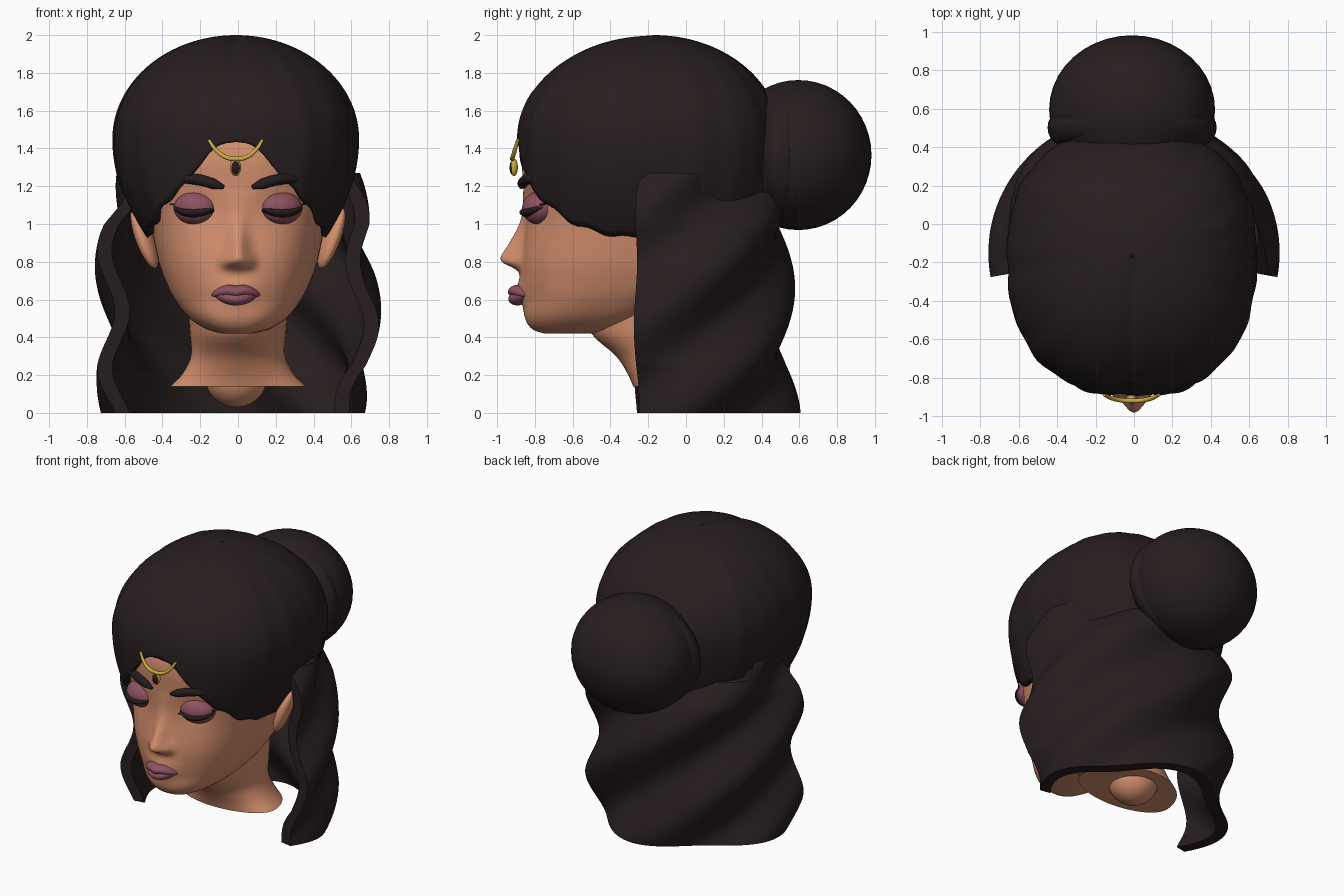
import bpy, bmesh, math
from mathutils import Vector, Euler

if "Cube" in bpy.data.objects:
    bpy.data.objects.remove(bpy.data.objects["Cube"])


def material(name, rgb):
    m = bpy.data.materials.new(name)
    m.use_nodes = True
    m.diffuse_color = (*rgb, 1)
    bsdf = m.node_tree.nodes["Principled BSDF"]
    bsdf.inputs["Base Color"].default_value = (*rgb, 1)
    bsdf.inputs["Roughness"].default_value = 0.6
    return m


SKIN = material("warm skin", (0.67, 0.28, 0.155))
HAIR = material("dark brown hair", (0.021, 0.0132, 0.0132))
MAUVE = material("mauve makeup", (0.27, 0.085, 0.115))
LASH = material("charcoal lashes", (0.017, 0.012, 0.012))
GOLD = material("gold", (0.62, 0.4, 0.05))
GEM = material("dark gem", (0.025, 0.01, 0.008))


def smooth_key(table, z):
    """Cubic interpolation of rows (key, value, value...)."""
    z = min(max(z, table[0][0]), table[-1][0])
    i = max(k for k in range(len(table) - 1) if table[k][0] <= z)
    a, b = table[i], table[i + 1]
    p, q = table[max(i - 1, 0)], table[min(i + 2, len(table) - 1)]
    h = b[0] - a[0]
    t = (z - a[0]) / h
    out = []
    for c in range(1, len(a)):
        m0 = (b[c] - p[c]) / (b[0] - p[0]) * h
        m1 = (q[c] - a[c]) / (q[0] - a[0]) * h
        d = b[c] - a[c]
        out.append(a[c] + t * (m0 + t * (3 * d - 2 * m0 - m1 + t * (m0 + m1 - 2 * d))))
    return out


def make(name, bm, mat):
    me = bpy.data.meshes.new(name)
    bm.to_mesh(me)
    bm.free()
    me.materials.append(mat)
    ob = bpy.data.objects.new(name, me)
    bpy.context.collection.objects.link(ob)
    return ob


def surface(name, f, nu, nv, mat, caps=False):
    """Ring surface from f(u, v), with u and v in 0..1."""
    bm = bmesh.new()
    rows = [[bm.verts.new(f(i / nu, j / nv)) for i in range(nu)] for j in range(nv + 1)]
    for r, s in zip(rows, rows[1:]):
        for i in range(nu):
            k = (i + 1) % nu
            bm.faces.new((r[i], r[k], s[k], s[i]))
    if caps:
        bm.faces.new(rows[0][::-1])
        bm.faces.new(rows[-1])
        bmesh.ops.recalc_face_normals(bm, faces=bm.faces)
    return make(name, bm, mat)


def blob(name, loc, size, mat, rot=(0, 0, 0), bend=None):
    bm = bmesh.new()
    bmesh.ops.create_uvsphere(bm, u_segments=40, v_segments=24, radius=1)
    turn = Euler(rot).to_matrix()
    for v in bm.verts:
        p = Vector(a * b for a, b in zip(v.co, size))
        if bend:
            p += Vector(bend(p))
        v.co = turn @ p + Vector(loc)
    return make(name, bm, mat)


def tube(name, points, depth, mat, radii):
    cu = bpy.data.curves.new(name, "CURVE")
    cu.dimensions = "3D"
    cu.bevel_depth, cu.bevel_resolution, cu.use_fill_caps = depth, 4, True
    sp = cu.splines.new("BEZIER")
    sp.bezier_points.add(len(points) - 1)
    for bp, p, r in zip(sp.bezier_points, points, radii):
        bp.co, bp.radius = p, r
        bp.handle_left_type = bp.handle_right_type = "AUTO"
    cu.materials.append(mat)
    ob = bpy.data.objects.new(name, cu)
    bpy.context.collection.objects.link(ob)


def rounded(theta, w, front, back, yc, n):
    """Point on an egg shaped, slightly square ring; theta 0 is the front."""
    s, c = math.sin(theta), math.cos(theta)
    k = (abs(s) ** n + abs(c) ** n) ** (-1 / n)
    return w * s * k, yc - c * k * (yc - front if c > 0 else back - yc)


# Head: height, half width, front, back, widest point
HEAD = [(0.42, 0.08, -0.75, -0.45, -0.58), (0.44, 0.16, -0.81, -0.36, -0.54),
        (0.5, 0.255, -0.85, -0.2, -0.46), (0.6, 0.335, -0.85, -0.02, -0.38),
        (0.7, 0.385, -0.865, 0.1, -0.31), (0.8, 0.42, -0.87, 0.2, -0.27),
        (1.0, 0.46, -0.85, 0.3, -0.25), (1.2, 0.49, -0.862, 0.32, -0.25),
        (1.4, 0.5, -0.86, 0.32, -0.25), (1.6, 0.45, -0.76, 0.25, -0.25),
        (1.8, 0.26, -0.5, 0.05, -0.25)]
# Nose: height, projection, spread
NOSE = [(0.72, 0, 0.06), (0.765, 0.014, 0.06), (0.8, 0.055, 0.06), (0.84, 0.095, 0.06),
        (0.9, 0.076, 0.055), (0.98, 0.04, 0.052), (1.06, 0.015, 0.055), (1.18, 0, 0.07)]


def relief(x, z):
    """Nose, nostril wings, mouth swell and eye sockets."""
    d, spread = smooth_key(NOSE, z)
    d *= math.exp(-(x / spread) ** 2)
    d += 0.05 * math.exp(-(x / 0.088) ** 4 - ((z - 0.797) / 0.036) ** 2)
    d += 0.035 * math.exp(-(x / 0.12) ** 2 - ((z - 0.64) / 0.08) ** 2)
    return d - 0.02 * math.exp(-((abs(x) - 0.22) / 0.1) ** 2 - ((z - 1.1) / 0.09) ** 2)


def face_y(x, z):
    w, front, _, yc = smooth_key(HEAD, z)
    return yc - (yc - front) * (1 - (abs(x) / w) ** 2.5) ** 0.4 - relief(x, z)


def head_point(u, v):
    z = 0.42 + 1.38 * v
    theta = math.tau * u
    x, y = rounded(theta, *smooth_key(HEAD, z), 2.5)
    return x, y - max(0, math.cos(theta)) ** 0.3 * relief(x, z), z


surface("head", head_point, 240, 130, SKIN, caps=True)

# Neck and the rounded plug under it
NECK = [(0.14, 0.36, -0.28, 0.22), (0.2, 0.3, -0.305, 0.2), (0.3, 0.25, -0.37, 0.17),
        (0.42, 0.255, -0.5, 0.17), (0.6, 0.27, -0.55, 0.17)]


def neck_point(u, v):
    z = 0.14 + 0.46 * v
    w, front, back = smooth_key(NECK, z)
    return *rounded(math.tau * u, w, front, back, -0.1, 2), z


surface("neck", neck_point, 64, 20, SKIN, caps=True)
blob("neck_plug", (-0.01, -0.02, 0.19), (0.165, 0.165, 0.16), SKIN)

# Hair cap: hairline height by angle from the front, in degrees
HAIRLINE = [(0, 1.435), (9, 1.41), (19, 1.29), (28, 1.19), (40, 1.1), (50, 1.02),
            (62, 0.965), (78, 0.93), (110, 1.0), (140, 1.05), (180, 0.97)]


def cap_point(u, v):
    theta = math.tau * u
    turn = math.degrees(min(theta, math.tau - theta))
    low = smooth_key(HAIRLINE, turn)[0]
    if turn > 25:
        low += 0.009 * math.sin((turn - 25) * 0.4)
    z = 2 - (2 - low) * (1 - math.cos((1 - v) * math.pi / 2))
    h = z - 1.45
    r = math.sqrt(max(0, 1 - (h / 0.55) ** 2)) if h > 0 else 1
    drop = (min(h, 0) / 0.45) ** 2
    # soft strands around the cap, and a shallow parting
    r *= 1 + 0.005 * math.sin(14 * theta) + 0.004 * math.sin(23 * theta + 1)
    x, y = rounded(theta, 0.65 * r * (1 - 0.2 * drop), -0.17 - 0.72 * r * (1 - 0.07 * drop),
                   -0.17 + 0.67 * r * (1 - 0.08 * drop), -0.17, 2.4)
    part = 0.012 * math.exp(-(x / 0.04) ** 2) if z > 1.7 else 0
    return x - 0.011, y, z - part * min(1, max(0, -0.17 - y) / 0.1)


cap = surface("hair_cap", cap_point, 144, 48, HAIR)
shell = cap.modifiers.new("thickness", "SOLIDIFY")
shell.thickness, shell.offset = 0.035, -1


# Long hair round the back and sides, its waves climbing in a spiral;
# the ring runs along the outside and returns along the inside
def drape_point(u, v):
    lap = round(u * 160)
    outside = lap < 80
    side = 2 * (lap if outside else 159 - lap) / 79 - 1
    phi = math.radians(100) * side
    blend = min(1, max(0, (abs(side) - 0.62) / 0.05))
    z = (1.17 + 0.1 * blend) * (1 - v)
    hem = max(0, 1 - z / 0.25)
    wave = 0.048 * math.cos(math.tau * (z - 0.66 + 0.84 * side) / 0.64)
    wave -= 0.2 * max(0, z - 1)
    right, left = max(0, side), max(0, -side)
    wave -= right * (0.1 * hem + 0.12 * max(0, z - 0.75)) + left * 0.2 * max(0, z - 1)
    wave += 0.03 * hem * max(0, math.cos(phi)) - 0.025 * hem * left
    if not outside:
        wave -= 0.08
    return (0.71 + wave) * math.sin(phi), -0.15 + (0.68 + wave) * math.cos(phi), z


surface("long_hair", drape_point, 160, 60, HAIR, caps=True)

# Bun with a rolled base
blob("hair_bun", (-0.01, 0.595, 1.365), (0.432, 0.387, 0.397), HAIR)


def roll_point(u, v):
    a, b = math.tau * u, math.tau * v
    r = 0.34 + 0.1 * math.cos(b)
    y = 0.522 + 0.1 * math.sin(b) - 0.02 * math.cos(2 * a)
    return -0.01 + r * math.cos(a), y, 1.365 + 0.88 * r * math.sin(a)


surface("bun_roll", roll_point, 72, 24, HAIR)

# Paired features
for s, label in ((1, "left"), (-1, "right")):
    blob(label + "_ear", (s * 0.495, -0.18, 0.925), (0.045, 0.08, 0.17), SKIN,
         (0, s * 0.36, s * 0.3))
    tilt = (0, 0, s * 0.4)
    blob(label + "_eyelid", (s * 0.23, -0.783, 1.084), (0.115, 0.078, 0.086), MAUVE, tilt)
    blob(label + "_lashes", (s * 0.233, -0.797, 1.06), (0.115, 0.078, 0.032), LASH, tilt,
         lambda p: (0, 0, 1.6 * p.x ** 2 + 0.06 * s * p.x))
    wing = [(0.13, 1.065), (0.23, 1.092), (0.31, 1.1), (0.36, 1.105)]
    tube(label + "_lash_wing", [(s * x, face_y(x, z) - 0.035, z) for x, z in wing],
         0.011, LASH, (0.4, 0.8, 1, 0.2))
    brow = [(0.075, 1.195), (0.13, 1.213), (0.22, 1.236), (0.31, 1.234), (0.395, 1.17)]
    tube(label + "_eyebrow", [(s * x, face_y(x, z) - 0.014, z) for x, z in brow],
         0.029, LASH, (0.35, 0.95, 1, 0.85, 0.2))

# Lips: the upper one has a dipped bow
blob("upper_lip", (-0.01, -0.893, 0.65), (0.13, 0.05, 0.033), MAUVE, bend=lambda p: (
    0, 3.2 * p.x ** 2, -1.5 * p.x ** 2 - 0.01 * math.exp(-(p.x / 0.025) ** 2)))
blob("lower_lip", (-0.01, -0.893, 0.603), (0.112, 0.048, 0.034), MAUVE,
     bend=lambda p: (0, 3.2 * p.x ** 2, 1.9 * p.x ** 2))

# Forehead jewel
chain = [(-0.155, 1.445), (-0.115, 1.39), (-0.06, 1.352), (-0.012, 1.345),
         (0.04, 1.352), (0.09, 1.387), (0.13, 1.445)]
tube("gold_crescent", [(x, -0.92 + 0.3 * (z - 1.345), z) for x, z in chain],
     0.012, GOLD, (0.7, 0.95, 1, 1, 1, 0.95, 0.7))
blob("pendant_setting", (-0.013, -0.91, 1.3), (0.029, 0.02, 0.046), GOLD)
blob("pendant_gem", (-0.013, -0.92, 1.298), (0.023, 0.014, 0.036), GEM)

# Smooth shading
bpy.ops.object.select_all(action="DESELECT")
for ob in bpy.context.collection.objects:
    if ob.type == "MESH":
        ob.select_set(True)
        bpy.context.view_layer.objects.active = ob
bpy.ops.object.shade_smooth_by_angle(angle=math.radians(50))
